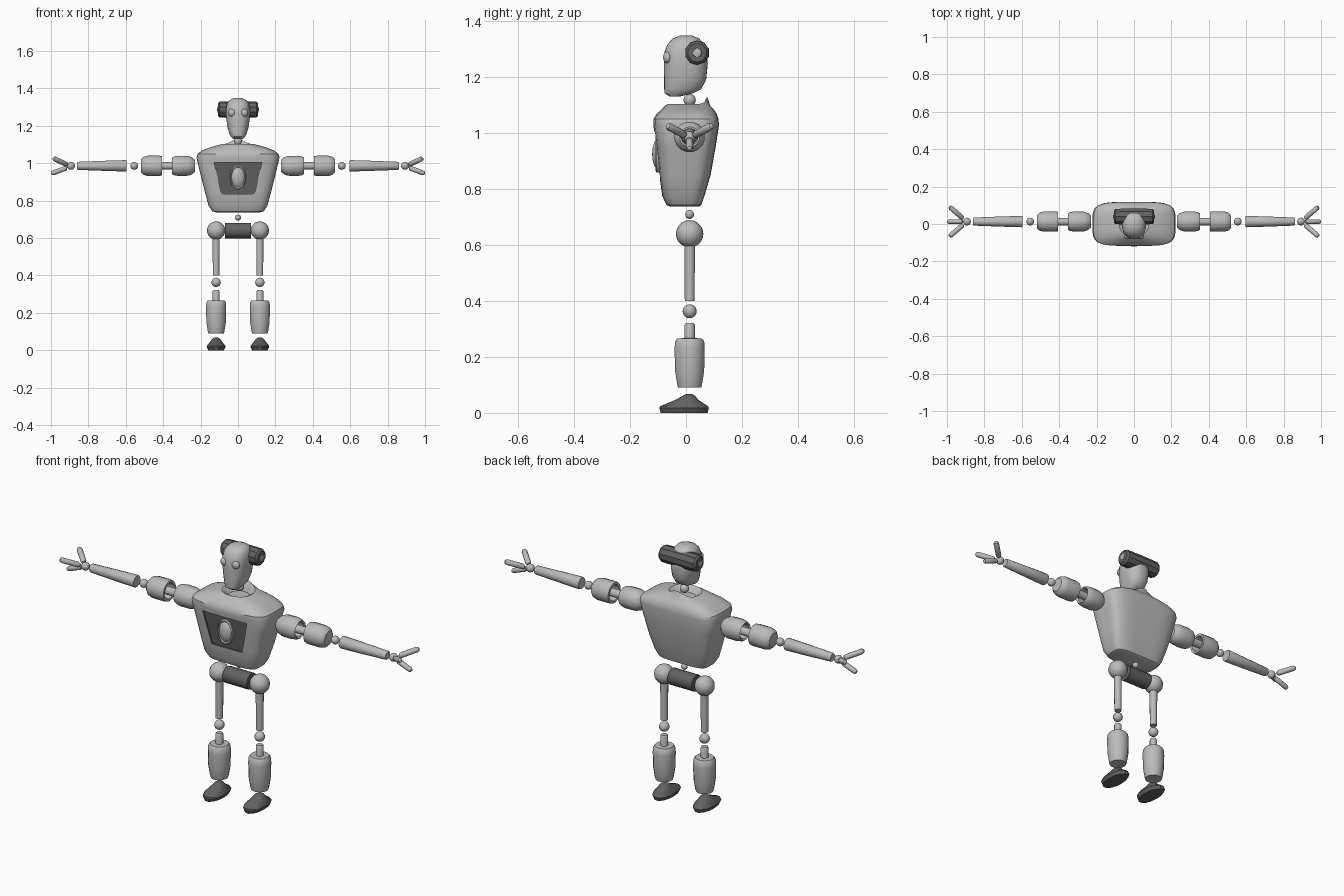
import bpy, bmesh, math
from mathutils import Vector, Matrix

if "Cube" in bpy.data.objects:
    bpy.data.objects.remove(bpy.data.objects["Cube"])


def material(name, v):
    m = bpy.data.materials.new(name)
    m.diffuse_color = (v, v, v, 1)
    m.use_nodes = True
    m.node_tree.nodes["Principled BSDF"].inputs["Base Color"].default_value = m.diffuse_color
    return m


LIGHT = material("light_grey", 0.5)
DARK = material("dark_grey", 0.12)
Y = 0.013          # depth of the limb axis
ARM_Z = 0.986


def finish(name, bm, mat):
    bmesh.ops.remove_doubles(bm, verts=bm.verts, dist=1e-5)
    bmesh.ops.recalc_face_normals(bm, faces=bm.faces)
    me = bpy.data.meshes.new(name)
    bm.to_mesh(me)
    bm.free()
    me.materials.append(mat)
    ob = bpy.data.objects.new(name, me)
    bpy.context.collection.objects.link(ob)
    return ob


def skin(bm, rings):
    """Join rings of coordinates and cap both ends."""
    rows = [[bm.verts.new(p) for p in ring] for ring in rings]
    n = len(rows[0])
    for a, b in zip(rows, rows[1:]):
        for i in range(n):
            j = (i + 1) % n
            bm.faces.new((a[i], a[j], b[j], b[i]))
    bm.faces.new(rows[0][::-1])
    bm.faces.new(rows[-1])


def lathe(name, profile, origin, axis, mat=LIGHT, segs=16, sx=1, sy=1):
    """Revolve (distance, radius) points round an axis."""
    bm = bmesh.new()
    rings = []
    for t, r in profile:
        r = max(r, 1e-4)
        rings.append([(sx * r * math.cos(2 * math.pi * (i + .5) / segs),
                       sy * r * math.sin(2 * math.pi * (i + .5) / segs), t) for i in range(segs)])
    skin(bm, rings)
    rot = Vector(axis).to_track_quat('Z', 'Y').to_matrix().to_4x4()
    bm.transform(Matrix.Translation(origin) @ rot)
    return finish(name, bm, mat)


def ball(name, centre, r, mat=LIGHT, scale=(1, 1, 1)):
    bm = bmesh.new()
    bmesh.ops.create_uvsphere(bm, u_segments=16, v_segments=10, radius=r)
    bm.transform(Matrix.Translation(centre) @ Matrix.Diagonal((*scale, 1)))
    return finish(name, bm, mat)


def loft(name, rows, power, segs, mat=LIGHT, cx=0):
    """Stack rounded-box sections: (z, half width, front y, back y[, back lift])."""
    bm = bmesh.new()
    rings = []
    for k, (z, hw, yf, yb, *lift) in enumerate(rows):
        p = power(k) if callable(power) else power
        ring = []
        for i in range(segs):
            a = 2 * math.pi * i / segs
            c, s = math.cos(a), math.sin(a)
            rad = (abs(c) ** p + abs(s) ** p) ** (-1 / p)
            up = lift[0] * max(0, s) ** 6 if lift else 0
            ring.append((cx + hw * c * rad, (yf + yb) / 2 + (yb - yf) / 2 * s * rad, z + up))
        rings.append(ring)
    skin(bm, rings)
    return finish(name, bm, mat)


def capsule(name, a, b, r):
    a, b = Vector(a), Vector(b)
    d = (b - a).length
    prof = [(-r, 0), (-.7 * r, .7 * r), (0, r), (d, r), (d + .7 * r, .7 * r), (d + r, 0)]
    return lathe(name, prof, a, b - a, segs=10)


# Torso shell with a neck dish at the top
torso = loft("torso", [
    (.737, .115, -.055, .045), (.743, .138, -.070, .055), (.775, .158, -.085, .066),
    (.85, .178, -.095, .088), (.95, .203, -.106, .106), (1.03, .222, -.117, .118),
    (1.05, .216, -.117, .116), (1.068, .192, -.105, .110), (1.083, .155, -.088, .100),
    (1.095, .115, -.078, .088), (1.103, .080, -.068, .076, .026),
    (1.098, .070, -.058, .070, .022), (1.075, .050, -.040, .055)],
    lambda k: 4.5 if k < 7 else max(2.2, 4.5 - .6 * (k - 6)), 48)

# Recessed trapezoid chest panel; its faces take the dark colour
bm = bmesh.new()
trap = [(-.088, .835, -.084), (.088, .835, -.084), (.128, 1.005, -.102), (-.128, 1.005, -.102)]
skin(bm, [[(x, -.2, z) for x, z, y in trap], [(x, y, z) for x, z, y in trap]])
cutter = finish("panel_cutter", bm, DARK)
cutter.hide_render = True
torso.data.materials.append(DARK)
mod = torso.modifiers.new("panel", 'BOOLEAN')
mod.operation = 'DIFFERENCE'
mod.solver = 'EXACT'
mod.material_mode = 'TRANSFER'
mod.object = cutter
bpy.context.view_layer.objects.active = torso
torso.select_set(True)
bpy.ops.object.modifier_apply(modifier="panel")
bpy.data.objects.remove(cutter)

# Oval boss on the panel
lathe("chest_boss", [(0, 0), (0, 1), (.014, 1), (.018, .9), (.014, .8), (.022, .65), (.028, .35), (.030, 0)],
      (0, -.091, .925), (0, -1, 0), segs=24, sx=.043, sy=.066)

# Neck, waist and pelvis
ball("neck_joint", (0, Y, 1.118), .022)
ball("waist_joint", (0, Y, .709), .016)
lathe("pelvis", [(-.07, 0), (-.07, .042), (.07, .042), (.07, 0)], (0, Y, .64), (1, 0, 0), DARK)

# Head
loft("head", [
    (1.130, .026, -.058, -.025), (1.142, .038, -.076, .025), (1.157, .046, -.078, .054),
    (1.19, .056, -.078, .072), (1.24, .063, -.079, .077), (1.29, .064, -.077, .075),
    (1.318, .059, -.066, .063), (1.337, .046, -.048, .048), (1.348, .022, -.022, .024)], 2.5, 24)

# Ear drum running behind the head
lathe("ear_drum", [(-.108, 0), (-.108, .034), (-.098, .043), (-.06, .044), (.06, .044), (.098, .043),
                   (.108, .034), (.108, 0)], (0, .04, 1.287), (1, 0, 0), DARK, 10)

for s, side in ((1, "left"), (-1, "right")):
    def arm(name, profile, segs=16):
        return lathe(f"{side}_{name}", profile, (0, Y, ARM_Z), (s, 0, 0), segs=segs)

    # Face details
    ball(f"{side}_eye", (s * .033, -.066, 1.27), .021, scale=(1, .75, 1))
    lathe(f"{side}_ear_button", [(.105, 0), (.105, .017), (.110, .015), (.112, 0)],
          (0, .04, 1.287), (s, 0, 0), segs=12)

    # Arm: two hollow cups joined by a rod, then forearm
    arm("shoulder_cup", [(.230, 0), (.230, .032), (.245, .046), (.268, .054), (.32, .055), (.342, .051),
                         (.353, .045), (.347, .037), (.30, .034), (.30, 0)])
    arm("upper_arm_rod", [(.29, 0), (.29, .021), (.45, .021), (.45, 0)], 12)
    arm("elbow_cup", [(.445, 0), (.445, .036), (.406, .041), (.406, .053), (.42, .055), (.485, .055),
                      (.505, .049), (.518, .036), (.518, 0)])
    ball(f"{side}_elbow_joint", (s * .555, Y, ARM_Z), .021)
    arm("forearm", [(.595, 0), (.595, .029), (.60, .031), (.70, .028), (.855, .022), (.86, .019), (.86, 0)])

    # Hand: wrist ball and three spread fingers
    ball(f"{side}_wrist_joint", (s * .893, Y, ARM_Z), .021)
    for n, dy, in (("front", -1), ("back", 1)):
        capsule(f"{side}_{n}_finger", (s * .922, Y + dy * .024, ARM_Z + .010),
                (s * .978, Y + dy * .072, ARM_Z + .036), .014)
    capsule(f"{side}_lower_finger", (s * .925, Y, ARM_Z - .014), (s * .988, Y, ARM_Z - .038), .013)

    # Leg
    x = s * .117
    def leg(name, profile, segs=16):
        return lathe(f"{side}_{name}", profile, (x, Y, 0), (0, 0, 1), segs=segs)

    ball(f"{side}_hip_joint", (x, Y, .64), .049)
    leg("thigh", [(.40, 0), (.40, .018), (.62, .020), (.62, 0)], 12)
    ball(f"{side}_knee_joint", (x, Y, .363), .025)
    leg("shin_rod", [(.25, 0), (.25, .019), (.315, .019), (.322, .015), (.322, 0)], 12)
    leg("calf", [(.09, 0), (.09, .042), (.10, .045), (.15, .053), (.23, .055), (.255, .053), (.266, .045), (.268, 0)])

    # Foot
    loft(f"{side}_foot", [
        (0, .041, -.092, .079), (.018, .050, -.097, .083), (.024, .049, -.094, .080),
        (.046, .032, -.040, .045), (.060, .022, -.014, .034), (.068, .010, .000, .022)],
        2.2, 14, DARK, x)

# Smooth shading that keeps hard edges
bpy.ops.object.select_all(action='SELECT')
bpy.context.view_layer.objects.active = torso
bpy.ops.object.shade_smooth_by_angle(angle=math.radians(35))
